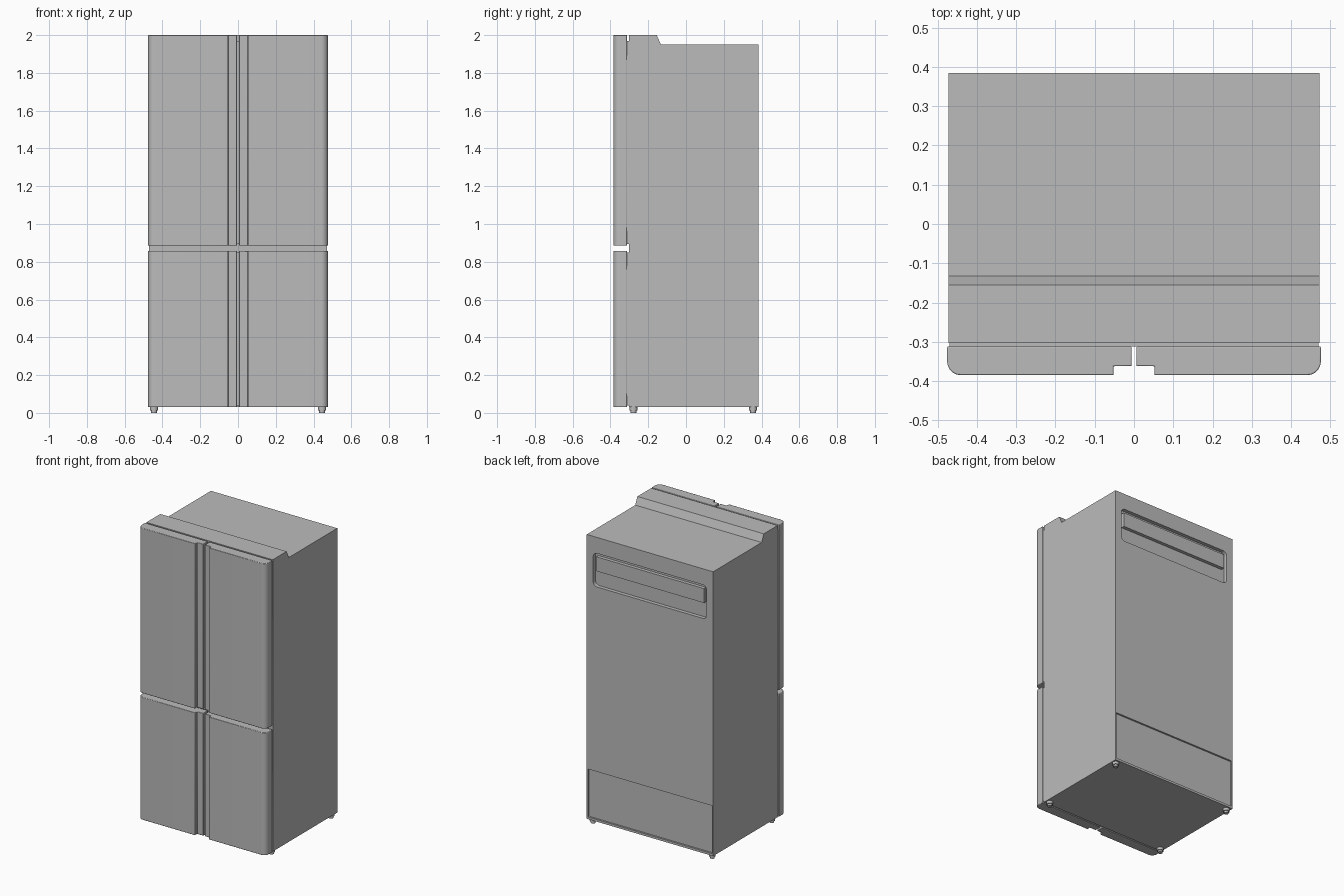
import bpy, bmesh, math
from mathutils import Vector

if "Cube" in bpy.data.objects:
    bpy.data.objects.remove(bpy.data.objects["Cube"])

grey = bpy.data.materials.new("light grey")
grey.use_nodes = True
GREY = (0.5, 0.5, 0.5, 1)
grey.diffuse_color = GREY
grey.node_tree.nodes["Principled BSDF"].inputs["Base Color"].default_value = GREY


def prism(name, outline, axis, lo, hi, smooth=False):
    """Extrude a 2D outline along x, y or z from lo to hi."""
    place = {"x": lambda a, b, d: (d, a, b),
             "y": lambda a, b, d: (a, d, b),
             "z": lambda a, b, d: (a, b, d)}[axis]
    bm = bmesh.new()
    face = bm.faces.new([bm.verts.new(place(a, b, lo)) for a, b in outline])
    out = bmesh.ops.extrude_face_region(bm, geom=[face])["geom"]
    top = [v for v in out if isinstance(v, bmesh.types.BMVert)]
    bmesh.ops.translate(bm, verts=top, vec=Vector(place(0, 0, hi - lo)))
    bmesh.ops.recalc_face_normals(bm, faces=bm.faces)
    mesh = bpy.data.meshes.new(name)
    bm.to_mesh(mesh)
    bm.free()
    mesh.materials.append(grey)
    obj = bpy.data.objects.new(name, mesh)
    bpy.context.collection.objects.link(obj)
    if smooth:
        shade(obj)
    return obj


def shade(obj):
    bpy.ops.object.select_all(action="DESELECT")
    obj.select_set(True)
    bpy.context.view_layer.objects.active = obj
    bpy.ops.object.shade_smooth_by_angle(angle=math.radians(30))


def rect(x0, x1, z0, z1):
    return [(x0, z0), (x1, z0), (x1, z1), (x0, z1)]


def arc(cx, cy, r, start, steps=8):
    """Quarter circle, counter-clockwise from the start angle in degrees."""
    angles = [math.radians(start + 90 * i / steps) for i in range(steps + 1)]
    return [(cx + r * math.cos(a), cy + r * math.sin(a)) for a in angles]


def round_rect(x0, x1, z0, z1, r):
    return (arc(x0 + r, z0 + r, r, 180) + arc(x1 - r, z0 + r, r, 270)
            + arc(x1 - r, z1 - r, r, 0) + arc(x0 + r, z1 - r, r, 90))


def cut(target, cutter):
    mod = target.modifiers.new("recess", "BOOLEAN")
    mod.operation = "DIFFERENCE"
    mod.solver = "EXACT"
    mod.object = cutter
    bpy.context.view_layer.objects.active = target
    bpy.ops.object.modifier_apply(modifier=mod.name)
    bpy.data.objects.remove(cutter)


BACK, HALF, BASE, TOP = 0.385, 0.472, 0.03, 2.0

# Cabinet with a raised front ridge on top
cabinet = prism("cabinet", [(-0.303, BASE), (BACK, BASE), (BACK, 1.95), (-0.133, 1.95),
                            (-0.155, TOP), (-0.303, TOP)], "x", -HALF, HALF)

# Recesses in the back: a vent near the top, a service panel near the bottom
cut(cabinet, prism("vent_cutter", round_rect(-0.424, 0.424, 1.615, 1.842, 0.03),
                   "y", BACK - 0.025, BACK + 0.05))
cut(cabinet, prism("panel_cutter", rect(-0.464, 0.464, 0.045, 0.368),
                   "y", BACK - 0.012, BACK + 0.05))
shade(cabinet)
prism("vent_cover", rect(-0.402, 0.402, 1.72, 1.817), "y", BACK - 0.03, BACK - 0.002)

# Doors: rounded outer corner and a stepped grip beside the centre gap
for row, z0, z1 in (("lower", BASE, 0.858), ("upper", 0.885, TOP)):
    for side, s in (("left", 1), ("right", -1)):
        outline = ([(0.006, -0.312), (0.006, -0.362), (0.052, -0.362), (0.052, -0.385)]
                   + arc(0.476 - 0.035, -0.385 + 0.035, 0.035, 270) + [(0.476, -0.312)])
        door = prism(f"{row}_{side}_door", [(s * x, y) for x, y in outline], "z", z0, z1)
        bevel = door.modifiers.new("soft edges", "BEVEL")
        bevel.width = 0.003
        bevel.segments = 2
        bevel.limit_method = "ANGLE"
        shade(door)
    # Seal between the cabinet and the pair of doors
    prism(f"{row}_seal", rect(-0.470, 0.470, z0 + 0.01, z1 - (0.03 if row == "upper" else 0.01)),
          "y", -0.312, -0.303)

# Feet: a wide collar over a narrower pad
for end, y in (("front", -0.278), ("back", 0.355)):
    for side, x in (("left", 0.445), ("right", -0.445)):
        for part, r, z0, z1 in (("collar", 0.021, 0.012, BASE), ("pad", 0.015, 0, 0.012)):
            ring = [(x + r * math.cos(math.tau * i / 24), y + r * math.sin(math.tau * i / 24))
                    for i in range(24)]
            prism(f"{end}_{side}_foot_{part}", ring, "z", z0, z1, smooth=True)
